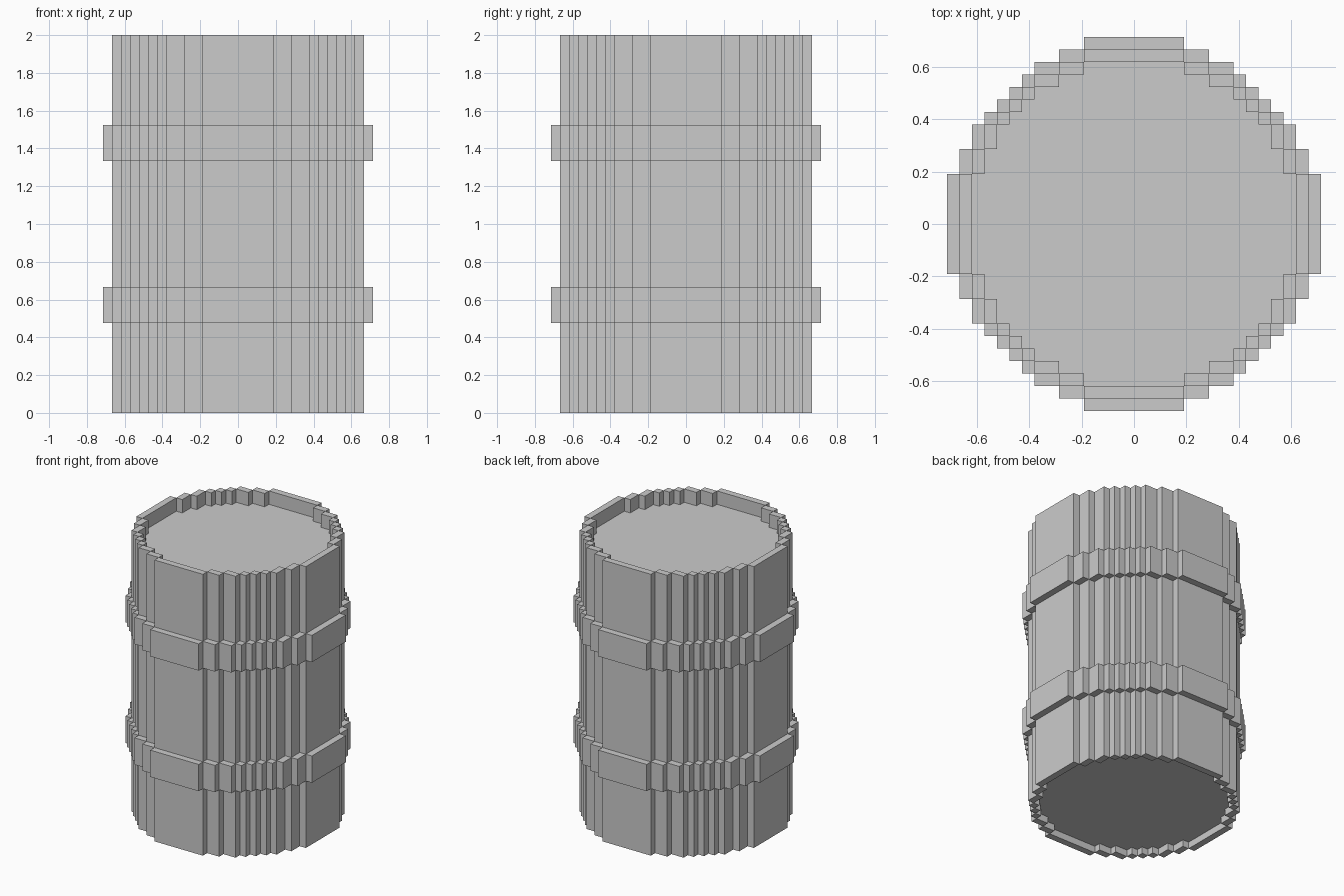
import bpy, bmesh

if "Cube" in bpy.data.objects:
    bpy.data.objects.remove(bpy.data.objects["Cube"])

U = 2 / 42  # one block


def corners(n):
    """Outer corners of a blocky quarter circle of radius n."""
    return ([(4, n), (6, n - 1), (8, n - 2)]
            + [(k, n + 6 - k) for k in range(9, n - 2)]
            + [(n - 2, 8), (n - 1, 6), (n, 4)])


def outline(n):
    """Counterclockwise stepped outline."""
    c = corners(n)[::-1]
    quarter = []
    for i, p in enumerate(c):
        quarter.append(p)
        if i + 1 < len(c):
            quarter.append((c[i + 1][0], p[1]))
    pts = []
    for _ in range(4):
        pts += quarter
        quarter = [(-y, x) for x, y in quarter]
    return pts


def half_width(n, y):
    return max([x for x, top in corners(n) if top > abs(y)], default=0) if n else 0


def stepped_lathe(name, path):
    """Sweep (radius, height) steps around the blocky circle."""
    bm = bmesh.new()

    def face(pts):
        bm.faces.new([bm.verts.new((x * U, y * U, z * U)) for x, y, z in pts])

    for (n0, z0), (n1, z1) in zip(path, path[1:]):
        if n0 == n1:  # upright wall
            o = outline(n0)
            for a, b in zip(o, o[1:] + o[:1]):
                face([(*a, z0), (*b, z0), (*b, z1), (*a, z1)])
            continue
        lo, hi = sorted((n0, n1))  # flat ring or disc
        ys = {y for n in (lo, hi) if n for _, y in corners(n)}
        ys = sorted(ys | {-y for y in ys})
        for ya, yb in zip(ys, ys[1:]):
            mid = (ya + yb) / 2
            wi, wo = half_width(lo, mid), half_width(hi, mid)
            spans = [(-wo, -wi), (wi, wo)] if wi else [(-wo, wo)]
            for xa, xb in spans:
                if xa == xb:
                    continue
                q = [(xa, ya, z0), (xb, ya, z0), (xb, yb, z0), (xa, yb, z0)]
                face(q if n1 < n0 else q[::-1])
    bmesh.ops.remove_doubles(bm, verts=bm.verts[:], dist=U * 0.01)
    me = bpy.data.meshes.new(name)
    bm.to_mesh(me)
    bm.free()
    ob = bpy.data.objects.new(name, me)
    bpy.context.collection.objects.link(ob)
    return ob


# Barrel body with recessed base and lid
stepped_lathe("barrel_body", [(0, 1), (13, 1), (13, 0), (14, 0),
                              (14, 42), (13, 42), (13, 40), (0, 40)])

# Two raised hoops
for label, z in (("lower", 10), ("upper", 28)):
    stepped_lathe(label + "_hoop", [(14, z), (15, z), (15, z + 4), (14, z + 4)])
